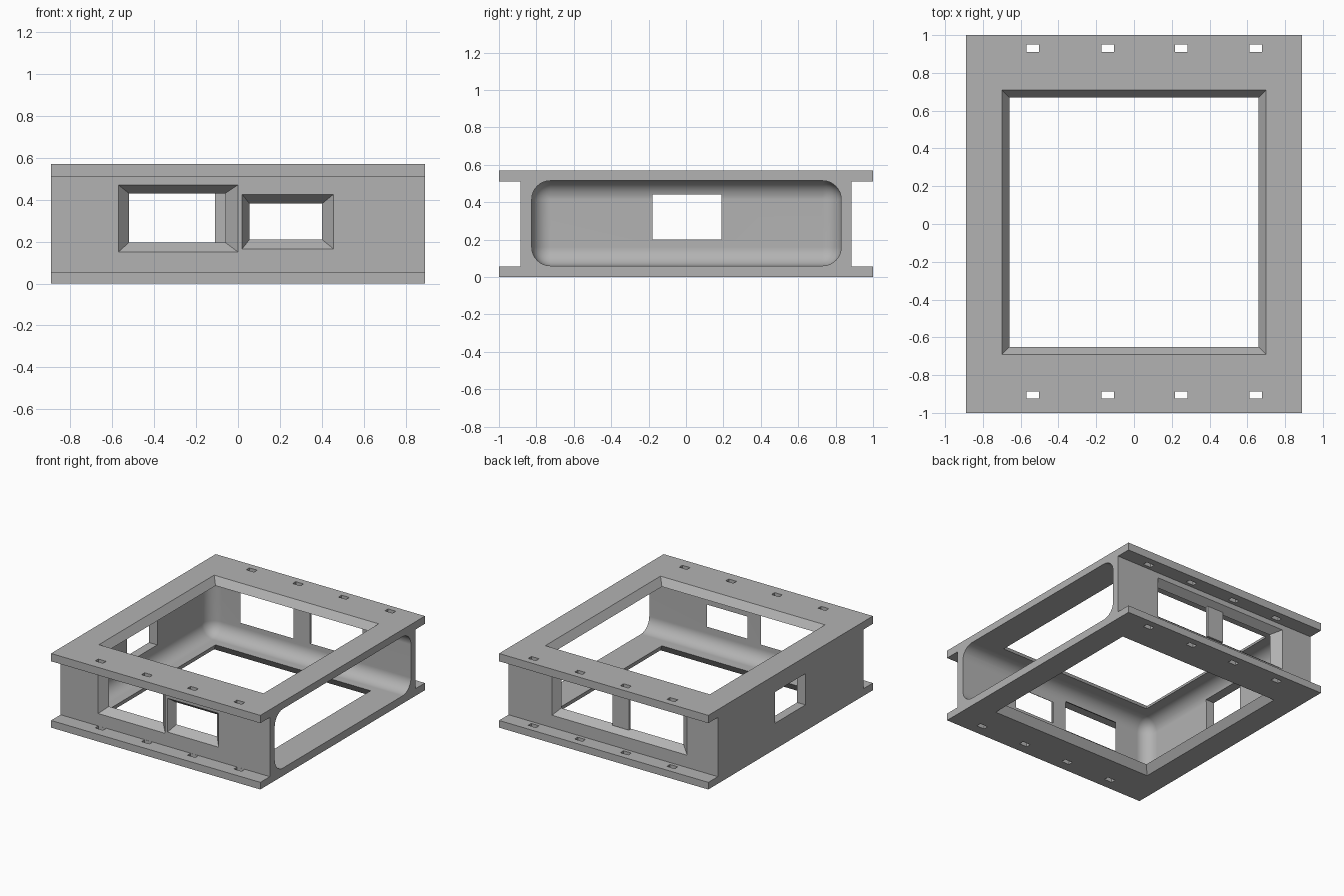
import bpy, bmesh

old = bpy.data.objects.get("Cube")
if old:
    bpy.data.objects.remove(old, do_unlink=True)

grey = bpy.data.materials.new("plain grey")
grey.use_nodes = True
grey.diffuse_color = (0.45, 0.45, 0.45, 1)
grey.node_tree.nodes["Principled BSDF"].inputs["Base Color"].default_value = (0.45, 0.45, 0.45, 1)


def finish(name, bm):
    bmesh.ops.recalc_face_normals(bm, faces=bm.faces)
    mesh = bpy.data.meshes.new(name)
    bm.to_mesh(mesh)
    bm.free()
    mesh.materials.append(grey)
    ob = bpy.data.objects.new(name, mesh)
    bpy.context.collection.objects.link(ob)
    return ob


def loft(name, ring_a, ring_b):
    """Closed solid between two matching rings of points."""
    bm = bmesh.new()
    a = [bm.verts.new(p) for p in ring_a]
    b = [bm.verts.new(p) for p in ring_b]
    n = len(a)
    bm.faces.new(a)
    bm.faces.new(b[::-1])
    for i in range(n):
        j = (i + 1) % n
        bm.faces.new((a[i], b[i], b[j], a[j]))
    return finish(name, bm)


def box(name, lo, hi, round_edges=0):
    bm = bmesh.new()
    bmesh.ops.create_cube(bm, size=1)
    for v in bm.verts:
        v.co = [(l + h) / 2 + c * (h - l) for l, h, c in zip(lo, hi, v.co)]
    if round_edges:
        bmesh.ops.bevel(bm, geom=bm.edges[:], offset=round_edges, segments=8,
                        profile=0.5, affect='EDGES')
    return finish(name, bm)


def tapered(axis, outer, inner, d_out, d_in):
    """Tapered cutter; rects are (u0, u1, v0, v1) at depths d_out and d_in."""
    def ring(t):
        u0, u1, v0, v1 = [o + (i - o) * t for o, i in zip(outer, inner)]
        d = d_out + (d_in - d_out) * t
        uv = [(u0, v0), (u1, v0), (u1, v1), (u0, v1)]
        return [(u, d, v) if axis == 'Y' else (u, v, d) for u, v in uv]
    return loft("window_cutter", ring(-0.3), ring(1.2))


def cut(ob, cutter):
    cutter.hide_render = True
    mod = ob.modifiers.new("cut", 'BOOLEAN')
    mod.operation = 'DIFFERENCE'
    mod.solver = 'EXACT'
    mod.object = cutter
    bpy.context.view_layer.update()
    result = bpy.data.meshes.new_from_object(
        ob.evaluated_get(bpy.context.evaluated_depsgraph_get()))
    ob.modifiers.clear()
    ob.data = result
    bpy.data.objects.remove(cutter, do_unlink=True)


# Body with flanges: I-shaped section swept along x
W, H, WALL, LOW, HIGH = 0.89, 0.57, 0.885, 0.055, 0.51
half = [(1, 0), (1, LOW), (WALL, LOW), (WALL, HIGH), (1, HIGH), (1, H)]
section = half + [(-y, z) for y, z in reversed(half)]
frame = loft("frame", [(-W, y, z) for y, z in section], [(W, y, z) for y, z in section])

# Rounded cavity, open at the +x end
cut(frame, box("cavity_cutter", (-0.82, -0.825, 0.06), (1.2, 0.83, 0.515), 0.1))

# Bevelled openings in the top and bottom plates
rim, throat = (-0.70, 0.70, -0.69, 0.71), (-0.66, 0.66, -0.65, 0.67)
cut(frame, tapered('Z', rim, throat, H, 0.515))
cut(frame, tapered('Z', rim, throat, 0, 0.06))

# Bevelled windows: two in front, one wide one at the back
cut(frame, tapered('Y', (-0.57, 0, 0.15, 0.47), (-0.52, -0.06, 0.195, 0.43), -WALL, -0.825))
cut(frame, tapered('Y', (0.02, 0.455, 0.165, 0.425), (0.055, 0.40, 0.21, 0.38), -WALL, -0.825))
cut(frame, tapered('Y', (-0.63, 0.52, 0.15, 0.47), (-0.56, 0.48, 0.195, 0.43), WALL, 0.83))

# Plain window in the closed end
cut(frame, box("end_cutter", (-1, -0.18, 0.2), (-0.7, 0.19, 0.44)))

# Mounting slots through both flanges
for x in (-0.535, -0.14, 0.25, 0.645):
    for y in (-0.905, 0.93):
        cut(frame, box("slot_cutter", (x - 0.033, y - 0.019, -0.1), (x + 0.033, y + 0.019, 0.7)))

# Post dividing the back window
box("back_window_post", (-0.11, 0.83, 0.19), (0.03, 0.85, 0.435))

# Smooth fillets with crisp edges
bpy.ops.object.select_all(action='DESELECT')
frame.select_set(True)
bpy.context.view_layer.objects.active = frame
bpy.ops.object.shade_smooth_by_angle(angle=0.5)
weighted = frame.modifiers.new("even_shading", 'WEIGHTED_NORMAL')
weighted.keep_sharp = True
